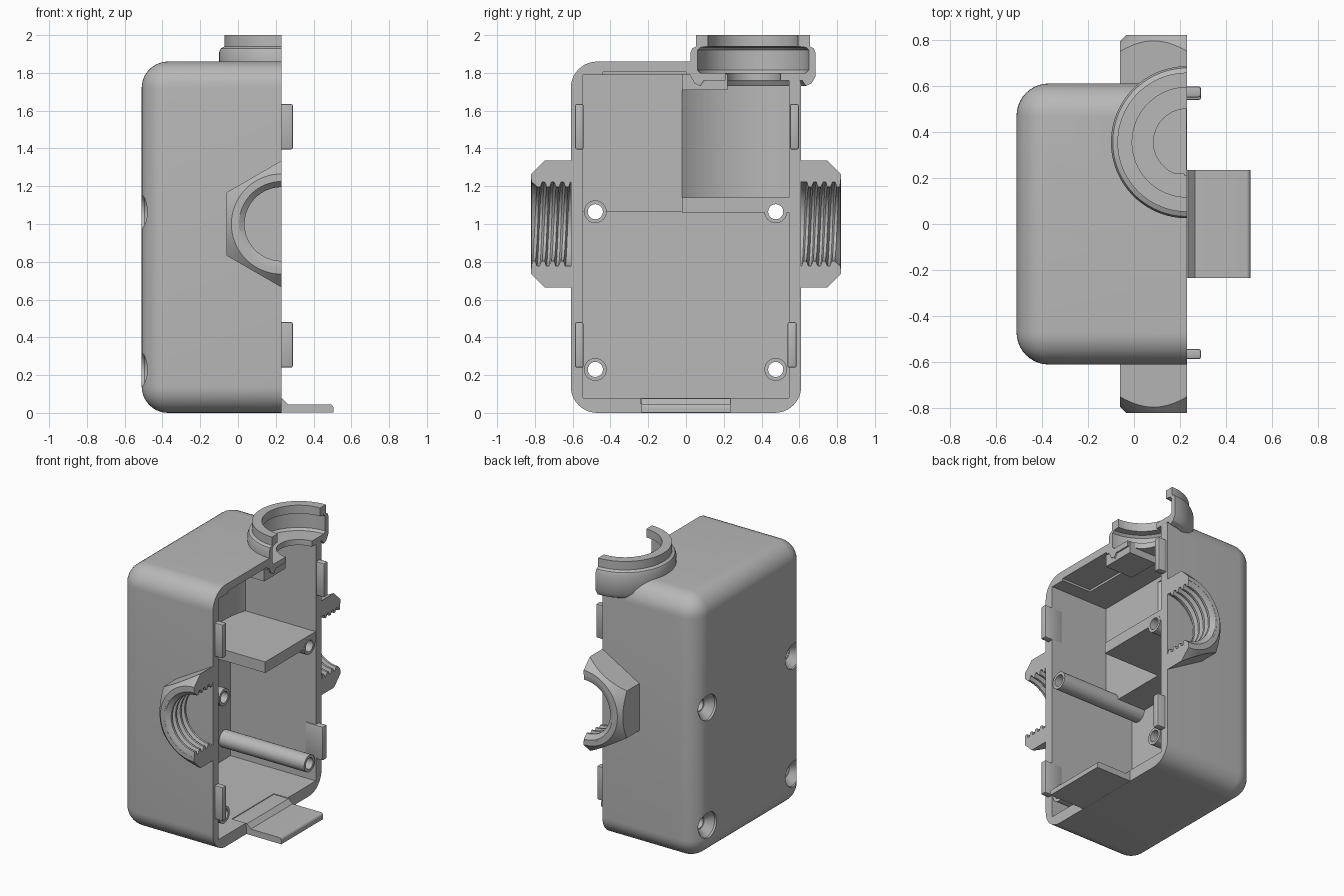
import bpy, bmesh
from math import radians, cos, sin
from mathutils import Matrix, Vector

cube = bpy.data.objects.get("Cube")
if cube:
    bpy.data.objects.remove(cube, do_unlink=True)

grey = bpy.data.materials.new("plain_grey")
grey.use_nodes = True
grey.diffuse_color = (0.48, 0.48, 0.48, 1)
grey.node_tree.nodes["Principled BSDF"].inputs["Base Color"].default_value = grey.diffuse_color

CUT_X = 0.23          # plane of the open side
PORT_Y = 0.355        # axis of the top port
parts = []


def finish(name, bm, helper=False):
    bmesh.ops.recalc_face_normals(bm, faces=bm.faces)
    mesh = bpy.data.meshes.new(name)
    bm.to_mesh(mesh)
    bm.free()
    mesh.materials.append(grey)
    obj = bpy.data.objects.new(name, mesh)
    bpy.context.collection.objects.link(obj)
    obj.hide_render = helper
    if not helper:
        parts.append(obj)
    return obj


def box(name, lo, hi, helper=False, bevel=0, edge_rule=None, segments=2):
    bm = bmesh.new()
    bmesh.ops.create_cube(bm, size=1)
    lo, hi = Vector(lo), Vector(hi)
    for v in bm.verts:
        v.co = (lo + hi) / 2 + v.co * (hi - lo)
    if bevel:
        edges = [e for e in bm.edges if not edge_rule or edge_rule(e)]
        bmesh.ops.bevel(bm, geom=edges, offset=bevel, offset_type='OFFSET',
                        segments=segments, profile=0.5, affect='EDGES')
    return finish(name, bm, helper)


def lathe(name, profile, matrix, segs=48, a0=0, a1=360, helper=False, pitch=0, thread_r=0):
    """Sweep a closed (radius, height) outline around local z; ends are capped on part turns."""
    bm = bmesh.new()
    rings = []
    for i in range(segs + 1):
        a = radians(a0 + (a1 - a0) * i / segs)
        rise = pitch * (i / segs - 0.5) * (a1 - a0) / 360
        rings.append([bm.verts.new((r * cos(a), r * sin(a), h + (rise if r < thread_r else 0)))
                      for r, h in profile])
    n = len(profile)
    for p, q in zip(rings, rings[1:]):
        for j in range(n):
            k = (j + 1) % n
            bm.faces.new((p[j], p[k], q[k], q[j]))
    if a1 - a0 < 360:
        bm.faces.new(rings[0])
        bm.faces.new(rings[-1])
    else:
        bmesh.ops.remove_doubles(bm, verts=bm.verts, dist=1e-5)
        wires = [e for e in bm.edges if not e.link_faces]
        bmesh.ops.delete(bm, geom=wires, context='EDGES')
    bm.transform(matrix)
    return finish(name, bm, helper)


def boolean(obj, cutter, operation='DIFFERENCE'):
    mod = obj.modifiers.new("cut", 'BOOLEAN')
    mod.operation = operation
    mod.solver = 'EXACT'
    mod.object = cutter
    bpy.context.view_layer.objects.active = obj
    bpy.ops.object.modifier_apply(modifier=mod.name)


def disc(name, r, x, y, z0, z1):
    return lathe(name, [(0, z0), (r, z0), (r, z1), (0, z1)],
                 Matrix.Translation((x, y, 0)), segs=96, helper=True)


# Rounded housing, sharp only around the open side
housing = box("housing", (-0.51, -0.61, 0), (CUT_X, 0.61, 1.86), bevel=0.14, segments=10,
              edge_rule=lambda e: any(v.co.x < CUT_X - 0.01 for v in e.verts)
              and not all(v.co.x > CUT_X - 0.01 for v in e.verts)
              or all(v.co.x < 0 for v in e.verts))
cutters = [box("cavity_cutter", (-0.44, -0.545, 0.08), (0.4, 0.545, 1.79), True),
           box("ceiling_cutter", (0, -0.44, 1.7), (0.4, 0, 1.805), True),
           box("slot_cutter", (0.12, -0.24, 0.05), (0.4, 0.23, 0.2), True),
           disc("port_cutter", 0.31, CUT_X, PORT_Y, 1.78, 2.2)]
for c in cutters:
    boolean(housing, c)

# Thick upper back with a round pocket, and the shelf below it
block = box("upper_block", (-0.45, -0.55, 1.065), (-0.22, 0.55, 1.795))
pocket = disc("pocket_cutter", 0.586, CUT_X, PORT_Y, 1.14, 1.76)
boolean(block, pocket)
shelf = box("shelf", (-0.42, -0.02, 1.062), (CUT_X - 0.002, 0.55, 1.14))
box("port_ledge", (0.0, -0.02, 1.71), (CUT_X - 0.01, 0.22, 1.795))
cutters.append(pocket)


def screw_cutter(matrix, depth):
    return lathe("screw_cutter", [(0, -0.1), (0.09, -0.1), (0.09, 0.015), (0.044, 0.065),
                                  (0.044, depth), (0, depth)], matrix, segs=32, helper=True)


# Screw posts with countersunk holes through the back
for y in (-0.48, 0.475):
    for z in (0.23, 1.065):
        turn = Matrix.Translation((-0.51, y, z)) @ Matrix.Rotation(radians(90), 4, 'Y')
        hole = screw_cutter(turn, 0.9)
        cutters.append(hole)
        boolean(housing, hole)
        if z > 1:
            boolean(block, hole)
            if y > 0:
                boolean(shelf, hole)
        lathe("screw_post", [(0.04, 0.07), (0.06, 0.07), (0.06, 0.739), (0.04, 0.739)], turn, segs=32)

# Countersunk hole in the roof
top_hole = screw_cutter(Matrix.Translation((-0.31, 0.107, 1.86)) @ Matrix.Rotation(radians(180), 4, 'X'), 0.1)
cutters.append(top_hole)
boolean(housing, top_hole)
boolean(block, top_hole)

# Half collar of the top port
lathe("port_collar", [(0.145, 1.76), (0.26, 1.76), (0.28, 1.73), (0.31, 1.745), (0.33, 1.78),
                      (0.33, 1.91), (0.322, 1.93), (0.302, 1.94), (0.302, 2), (0.238, 2),
                      (0.238, 1.94), (0.28, 1.935), (0.295, 1.92), (0.295, 1.815),
                      (0.28, 1.8), (0.145, 1.8)],
      Matrix.Translation((CUT_X, PORT_Y, 0)), a0=90, a1=270)

# Half hexagon nuts with chamfered ends and inner threads
PITCH = 0.055
for side in (-1, 1):
    turn = Matrix.Translation((CUT_X, side * 0.6, 1)) @ Matrix.Rotation(radians(-90 * side), 4, 'X')
    nut = lathe("hex_nut", [(0.1, 0), (0.335, 0), (0.335, 0.3), (0.1, 0.3)], turn, segs=3, a0=90, a1=270)
    trim = lathe("nut_trimmer", [(0.235, -0.1), (0.42, -0.1), (0.42, 0.065), (0.265, 0.22), (0.235, 0.22)],
                 turn, segs=60, a0=80, a1=280, helper=True)
    boolean(nut, trim, 'INTERSECT')
    cutters.append(trim)
    teeth = []
    for i in range(4):
        h = 0.2 - i * 0.05
        teeth += [(0.195, h), (0.195, h - 0.015), (0.222, h - 0.024), (0.222, h - 0.038)]
    lathe("nut_thread", [(0.236, 0.0), (0.236, 0.219), (0.225, 0.219)] + teeth + [(0.225, 0.0)],
          turn, segs=48, a0=90, a1=270, pitch=PITCH, thread_r=0.224)

# Alignment tabs on the rim
for lo, hi in ((-0.587, -0.543), (0.55, 0.597)):
    for z0, z1 in ((0.24, 0.48), (1.395, 1.635)):
        shift = -0.012 if lo > 0 and z0 < 1 else 0
        box("rim_tab", (0.15, lo + shift, z0), (0.29, hi + shift, z1), bevel=0.008)

# Flat tongue at the bottom with a small root
box("bottom_tongue", (0.1, -0.235, 0.001), (0.505, 0.235, 0.045), bevel=0.018, segments=4,
    edge_rule=lambda e: all(v.co.x > 0.4 for v in e.verts) and all(v.co.z > 0.02 for v in e.verts))
box("tongue_root", (0.1, -0.235, 0.02), (0.265, 0.235, 0.075), bevel=0.03, segments=1,
    edge_rule=lambda e: all(v.co.x > 0.2 and v.co.z > 0.05 for v in e.verts))

for c in cutters:
    bpy.data.objects.remove(c, do_unlink=True)

# Smooth curved surfaces, keeping hard edges
bpy.ops.object.select_all(action='DESELECT')
for p in parts:
    p.select_set(True)
bpy.context.view_layer.objects.active = housing
bpy.ops.object.shade_smooth_by_angle(angle=radians(30))
